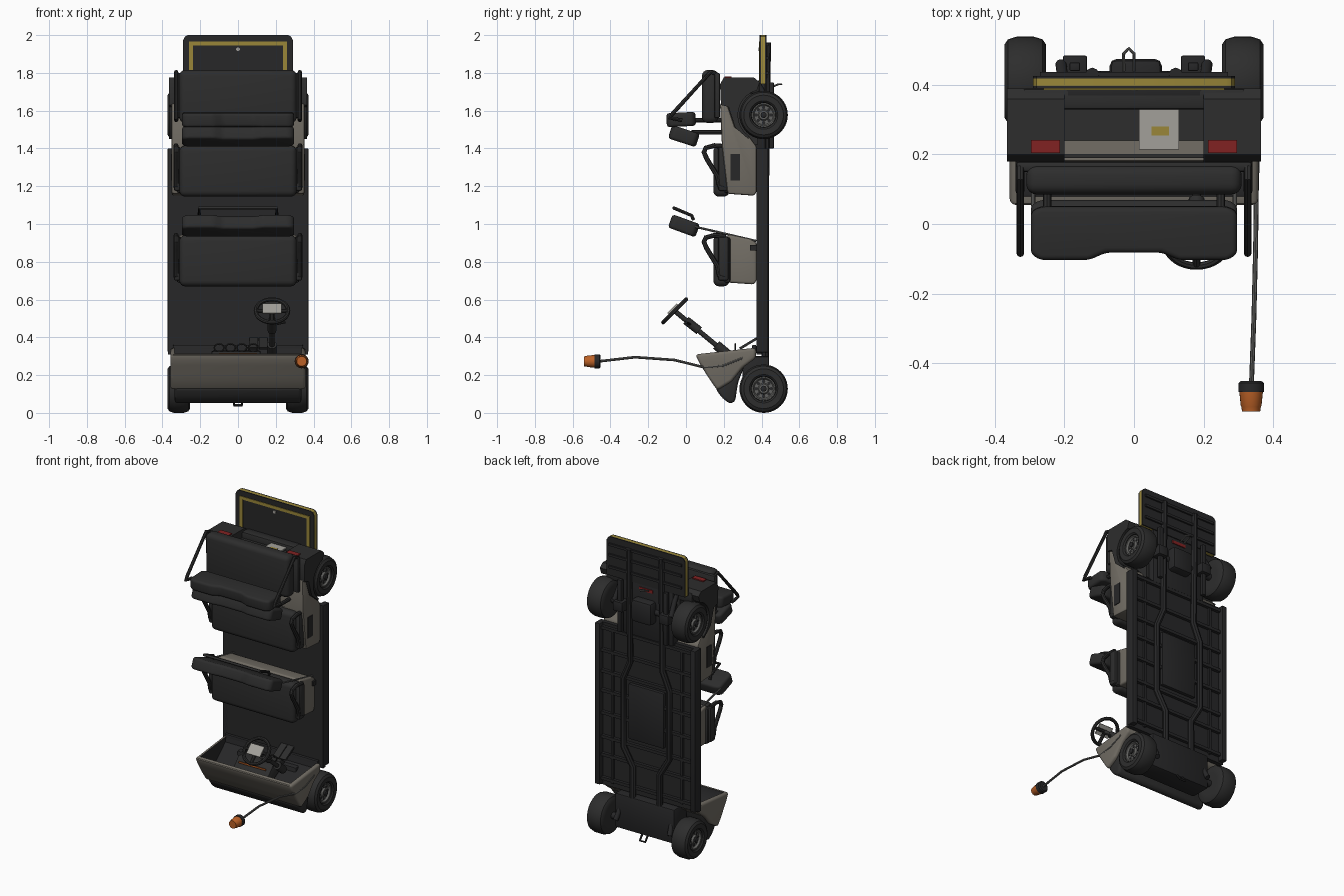
import bpy, bmesh, math
from mathutils import Vector, Matrix

if "Cube" in bpy.data.objects:
    bpy.data.objects.remove(bpy.data.objects["Cube"])

def mat(name, r, g, b):
    m = bpy.data.materials.new(name)
    m.diffuse_color = (r, g, b, 1)
    m.use_nodes = True
    m.node_tree.nodes["Principled BSDF"].inputs["Base Color"].default_value = m.diffuse_color
    return m

BLACK = mat("black_vinyl", .026, .026, .026)
FRAME = mat("charcoal_frame", .020, .020, .021)
TAN = mat("warm_grey_body", .17, .155, .13)
METAL = mat("metal_grey", .12, .12, .115)
LIGHT = mat("light_grey", .36, .35, .32)
ORANGE = mat("orange", .50, .12, .02)
YELLOW = mat("yellow", .32, .24, .04)
RED = mat("red_lens", .22, .016, .016)

def finish(name, bm, m, bevel=0, seg=2):
    bmesh.ops.recalc_face_normals(bm, faces=bm.faces)
    if bevel:
        bmesh.ops.bevel(bm, geom=bm.edges[:], offset=bevel, segments=seg, profile=.5,
                        affect='EDGES', clamp_overlap=True)
    me = bpy.data.meshes.new(name)
    bm.to_mesh(me)
    bm.free()
    me.materials.append(m)
    ob = bpy.data.objects.new(name, me)
    bpy.context.collection.objects.link(ob)
    return ob

def prism(name, pts, axis, a, b, m, bevel=0, seg=2):
    put = {'x': lambda p, c: (c, p[0], p[1]), 'y': lambda p, c: (p[0], c, p[1]),
           'z': lambda p, c: (p[0], p[1], c)}[axis]
    bm = bmesh.new()
    lo = [bm.verts.new(put(p, a)) for p in pts]
    hi = [bm.verts.new(put(p, b)) for p in pts]
    bm.faces.new(lo)
    bm.faces.new(hi[::-1])
    for i in range(len(pts)):
        j = (i + 1) % len(pts)
        bm.faces.new((lo[i], lo[j], hi[j], hi[i]))
    return finish(name, bm, m, bevel, seg)

def box(name, x, y, z, m, bevel=0, seg=2):
    return prism(name, [(x[0], y[0]), (x[1], y[0]), (x[1], y[1]), (x[0], y[1])], 'z', z[0], z[1], m, bevel, seg)

def tube(name, pts, r, m, cyclic=False):
    cu = bpy.data.curves.new(name, 'CURVE')
    cu.dimensions = '3D'
    cu.bevel_depth, cu.bevel_resolution, cu.use_fill_caps = r, 2, True
    sp = cu.splines.new('POLY')
    sp.points.add(len(pts) - 1)
    for p, q in zip(sp.points, pts):
        p.co = (*q, 1)
    sp.use_cyclic_u = cyclic
    cu.materials.append(m)
    ob = bpy.data.objects.new(name, cu)
    bpy.context.collection.objects.link(ob)
    return ob

def lathe(name, prof, origin, axis, m, n=32):
    """Revolve (radius, distance along axis) points."""
    bm = bmesh.new()
    rot = Vector((0, 0, 1)).rotation_difference(Vector(axis)).to_matrix().to_4x4()
    mx = Matrix.Translation(origin) @ rot
    rings = [[bm.verts.new(mx @ Vector((r * math.cos(t), r * math.sin(t), d)))
              for t in (2 * math.pi * i / n for i in range(n))] for r, d in prof]
    for a, b in zip(rings, rings[1:]):
        for i in range(n):
            j = (i + 1) % n
            bm.faces.new((a[i], a[j], b[j], b[i]))
    bm.faces.new(rings[0])
    bm.faces.new(rings[-1])
    return finish(name, bm, m)

def rod(name, a, b, r, m, n=16):
    d = Vector(b) - Vector(a)
    return lathe(name, [(r, 0), (r, d.length)], a, d.normalized(), m, n)

# Wheels with dished hubs
TYRE = [(.07, -.06), (.105, -.06), (.12, -.05), (.128, -.025), (.128, .025), (.12, .05),
        (.105, .06), (.075, .058), (.066, .05), (.064, .025)]
for zc in (.128, 1.577):
    for s in (-1, 1):
        o = Vector((s * .313, .411, zc))
        lathe("tyre", TYRE, o, (s, 0, 0), BLACK, 40)
        lathe("hub", [(.064, .02), (.064, .046), (.057, .046), (.05, .034), (.03, .034), (.024, .046)],
              o, (s, 0, 0), METAL)
        lathe("hub_cap", [(.016, .04), (.016, .056), (.01, .06)], o, (s, 0, 0), FRAME, 16)
        for i in range(8):
            t = i * math.pi / 4
            c = o + Vector((s * .03, .04 * math.cos(t), .04 * math.sin(t)))
            rod("hub_hole", c, c + Vector((s * .006, 0, 0)), .009, FRAME, 8)
    rod("axle", (-.27, .411, zc), (.27, .411, zc), .022, FRAME)

# Floor, sills and underside frame
box("floor", (-.37, .37), (.372, .40), (.31, 1.40), FRAME)
for s in (-1, 1):
    box("sill", sorted((s * .335, s * .372)), (.372, .435), (.32, 1.40), FRAME, .004)
    box("inner_sill", sorted((s * .25, s * .265)), (.40, .415), (.34, 1.38), FRAME)
    tube("frame_rail", [(s * .1, .42, .1), (s * .1, .42, .5), (s * .17, .42, .62), (s * .17, .42, 1.08),
                        (s * .12, .42, 1.2), (s * .12, .43, 1.96)], .02, FRAME)
    box("leaf_spring", sorted((s * .155, s * .185)), (.44, .465), (1.4, 1.75), FRAME, .004)
    box("spring_clamp", sorted((s * .135, s * .205)), (.40, .485), (1.545, 1.61), FRAME, .006)
    rod("shock", (s * .21, .46, 1.6), (s * .2, .38, 1.74), .016, FRAME)
    rod("front_shock", (s * .2, .46, .13), (s * .18, .38, .28), .016, FRAME)
for z in (.36, .52, .64, .8, .95, 1.08, 1.22, 1.37):
    box("cross_rib", (-.335, .335), (.40, .42), (z - .01, z + .01), FRAME)
box("battery_tray", (-.13, .13), (.40, .425), (.68, 1.05), FRAME, .005)
box("front_subframe", (-.22, .22), (.30, .44), (.07, .30), FRAME, .01)
box("rear_subframe", (-.2, .2), (.36, .42), (1.38, 1.76), FRAME, .01)
box("motor", (-.07, .08), (.37, .475), (1.50, 1.65), FRAME, .02)
box("red_tag", (-.05, .05), (.42, .426), (1.7, 1.72), RED)
tube("tow_hook", [(-.03, .44, 1.72), (-.03, .49, 1.74), (-.015, .505, 1.74), (0, .49, 1.74), (0, .44, 1.72)], .005, METAL)
tube("front_tow_loop", [(-.02, .43, .08), (-.02, .46, .04), (.02, .46, .04), (.02, .43, .08)], .007, FRAME)

# Front cowl: hollowed shell, with dark bumper below
cowl = prism("front_cowl", [(.05, .31), (.07, .265), (.12, .185), (.165, .12), (.24, .165), (.30, .24),
                            (.37, .29), (.37, .345)], 'x', -.358, .358, TAN, .016, 3)
cut = prism("cowl_cutter", [(.072, .36), (.085, .28), (.14, .2), (.19, .17), (.345, .31), (.36, .40)],
            'x', -.335, .335, FRAME)
cut.hide_render = True
mod = cowl.modifiers.new("hollow", 'BOOLEAN')
mod.object, mod.operation, mod.solver, mod.material_mode = cut, 'DIFFERENCE', 'EXACT', 'TRANSFER'
bpy.context.view_layer.objects.active = cowl
bpy.ops.object.modifier_apply(modifier="hollow")
bpy.data.objects.remove(cut)
prism("bumper", [(.155, .13), (.19, .08), (.232, .048), (.26, .06), (.275, .16), (.31, .25)],
      'x', -.335, .335, BLACK, .02, 3)
box("rim_bar", (-.345, .345), (.35, .372), (.31, .36), FRAME, .006)

# Dashboard, cup holders, pedals
prism("dash", [(.16, .20), (.14, .26), (.2, .325), (.30, .33), (.34, .30)], 'x', -.14, .12, BLACK, .008)
for i in range(4):
    x = -.1 + i * .06
    tube("cup_ring", [(x + .026 * math.cos(t * .524), .26, .345 + .02 * math.sin(t * .524)) for t in range(12)],
         .004, BLACK, True)
box("dash_strip", (-.1, .1), (.15, .156), (.306, .316), ORANGE)
for x in (.06, .11):
    prism("pedal", [(.28, .345), (.29, .335), (.372, .385), (.372, .40)], 'x', x, x + .045, BLACK)

# Steering wheel and column
C = Vector((.18, -.06, .54))
R45 = Matrix.Rotation(math.radians(45), 3, 'X')
tube("steering_wheel", [C + R45 @ Vector((.086 * math.cos(t * math.pi / 16), .086 * math.sin(t * math.pi / 16), 0))
                        for t in range(32)], .011, BLACK, True)
for v in ((-.08, .0), (.08, .0), (0, -.08)):
    tube("wheel_spoke", [C, C + R45 @ Vector((*v, 0))], .011, BLACK)
rod("column", C, (.18, .2, .325), .013, BLACK)
rod("column_sleeve", (.18, .0, .49), (.18, .07, .435), .023, BLACK)
rod("column_base", (.18, .16, .36), (.18, .22, .31), .026, BLACK)
tube("shift_lever", [(.18, .03, .465), (.25, .0, .48)], .006, BLACK)
scr = box("display", (-.05, .05), (-.035, .035), (.01, .019), LIGHT)
scr.matrix_world = Matrix.Translation(C) @ R45.to_4x4()

# Beacon on curved whip
tube("beacon_whip", [(.355, .30, .29), (.355, .2, .25), (.352, .1, .24), (.35, -.06, .28), (.345, -.27, .295),
                     (.338, -.46, .273)], .007, METAL)
lathe("beacon_base", [(.03, 0), (.037, .006), (.037, .032)], (.337, -.452, .273), (0, -1, 0), FRAME, 24)
lathe("beacon_lens", [(.034, .03), (.03, .07), (.028, .074), (.026, .088)], (.337, -.452, .273), (0, -1, 0), ORANGE, 24)

# Seats
def backrest(y, z, tilt):
    pts = [(-.297, .06), (-.297, -.06), (-.27, -.078), (-.13, -.078), (-.08, -.056), (.08, -.056), (.13, -.078),
           (.27, -.078), (.297, -.06), (.297, .06), (.27, .076), (-.27, .076)]
    ob = prism("backrest", pts, 'z', -.037, .037, BLACK, .026, 4)
    ob.matrix_world = Matrix.Translation((0, y, z)) @ Matrix.Rotation(math.radians(tilt), 4, 'X')

def cushion(y, z0, z1):
    box("seat_cushion", (-.31, .31), (y, y + .085), (z0, z1), BLACK, .03, 4)

for z in (.67, 1.145):
    cushion(.145, z, z + .27)
    box("seat_pan", (-.325, .325), (.20, .235), (z + .02, z + .26), BLACK, .012)
    for s in (-1, 1):
        tube("armrest", [(s * .328, y, z + dz) for y, dz in
                         ((.21, .265), (.15, .27), (.105, .258), (.095, .235), (.11, .2), (.165, .11), (.175, .06), (.21, .05))],
             .013, BLACK)
        box("seat_side", sorted((s * .305, s * .34)), (.17, .225), (z + .03, z + .265), BLACK, .012)
prism("front_seat_base", [(.22, .69), (.36, .68), (.374, .70), (.374, .90), (.34, .92), (.22, .945)],
      'x', -.31, .31, TAN, .012, 3)
box("seat_latch", (-.32, .32), (.34, .374), (.86, .89), FRAME)
backrest(-.01, .99, -20)
for s in (-1, 1):
    tube("backrest_strut", [(s * .29, .05, .985), (s * .29, .372, .91)], .006, METAL)
tube("grab_bar", [(-.205, .04, 1.02), (-.205, .03, 1.045), (-.205, -.065, 1.085), (.205, -.065, 1.085),
                  (.205, .03, 1.045), (.205, .04, 1.02)], .009, BLACK)
backrest(-.01, 1.465, -18)
backrest(-.025, 1.553, 3)
cushion(.085, 1.535, 1.815)
box("rear_seat_pan", (-.34, .34), (.15, .18), (1.56, 1.80), BLACK, .01)
for s in (-1, 1):
    tube("rear_armrest", [(s * .327, y, z) for y, z in
                          ((.17, 1.72), (.16, 1.795), (.13, 1.805), (-.07, 1.585), (-.085, 1.56), (-.02, 1.55))], .011, BLACK)
    tube("backrest_link", [(s * .25, .03, 1.55), (s * .25, .2, 1.55)], .012, BLACK)
    tube("backrest_link", [(s * .25, .03, 1.485), (s * .25, .2, 1.485)], .012, BLACK)

# Rear body, fenders, lamps
prism("rear_seat_body", [(.22, 1.16), (.36, 1.15), (.374, 1.17), (.374, 1.41), (.33, 1.47), (.26, 1.51),
                         (.22, 1.63), (.18, 1.64), (.19, 1.42)], 'x', -.352, .352, TAN, .01, 2)
arch = [(.411 - .136 * math.sin(a), 1.577 + .136 * math.cos(a)) for a in (math.radians(15 + 13 * i) for i in range(11))]
for s in (-1, 1):
    prism("rear_fender", [(.39, 1.75), (.36, 1.775), (.20, 1.775), (.18, 1.74), (.185, 1.63), (.225, 1.62), (.26, 1.51),
                          (.33, 1.45)] + arch[::-1], 'x', s * .2, s * .366, BLACK)
    box("tail_lamp", sorted((s * .213, s * .296)), (.205, .241), (1.77, 1.782), RED)
    box("vent", sorted((s * .35, s * .356)), (.235, .285), (1.23, 1.37), FRAME)
box("rear_body", (-.22, .22), (.19, .38), (1.42, 1.72), BLACK)
box("rear_sill", (-.2, .2), (.20, .24), (1.70, 1.735), TAN)
box("rear_deck", (-.32, .32), (.33, .39), (1.69, 1.76), BLACK, .01)
box("charger_plate", (.014, .13), (.215, .33), (1.735, 1.744), LIGHT)
box("charger_mark", (.05, .1), (.255, .28), (1.743, 1.747), YELLOW)

# Rear foot platform with yellow edge and stripe
plate = [(-.29, 1.74), (.29, 1.74), (.29, 1.975), (.28, 1.993), (.265, 2.0), (-.265, 2.0), (-.28, 1.993), (-.29, 1.975)]
for nm, a, b, m in (("platform_top", .39, .397, FRAME), ("platform_edge", .397, .418, YELLOW),
                    ("platform_bottom", .418, .426, FRAME)):
    prism(nm, plate, 'y', a, b, m)
box("stripe", (-.26, .26), (.386, .391), (1.945, 1.965), YELLOW)
for s in (-1, 1):
    box("stripe", sorted((s * .237, s * .26)), (.386, .391), (1.74, 1.945), YELLOW)
rod("platform_latch", (0, .384, 1.925), (0, .391, 1.925), .01, LIGHT)
for z in (1.80, 1.88, 1.95):
    box("platform_rib", (-.27, .27), (.425, .437), (z - .008, z + .008), FRAME)

# Convert tubes and smooth
bpy.ops.object.select_all(action='DESELECT')
for o in bpy.context.scene.objects:
    o.select_set(True)
bpy.context.view_layer.objects.active = cowl
bpy.ops.object.convert(target='MESH')
bpy.ops.object.shade_smooth_by_angle(angle=math.radians(35))
